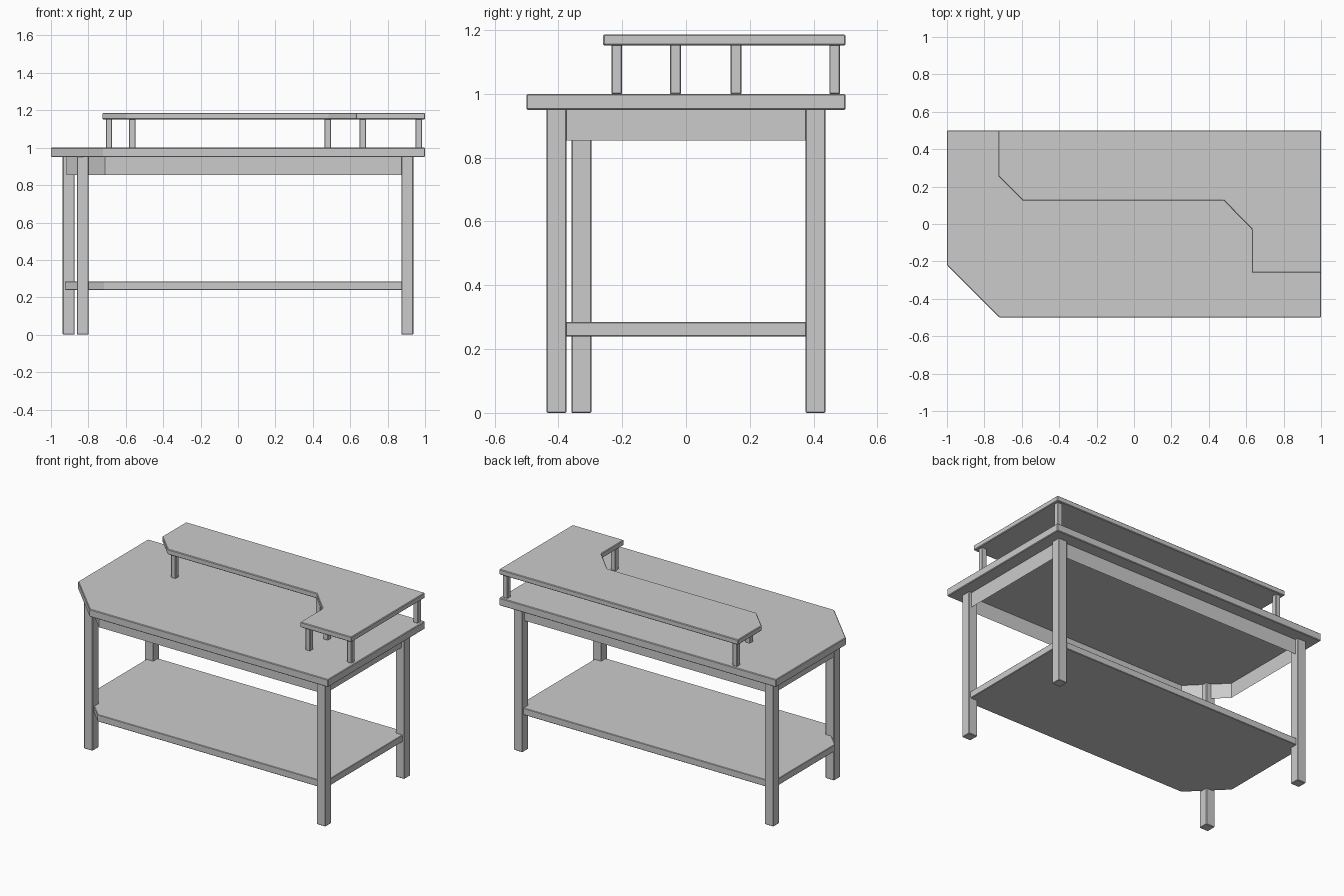
import bpy, bmesh

if "Cube" in bpy.data.objects:
    bpy.data.objects.remove(bpy.data.objects["Cube"])


def slab(name, outline, z0, z1, bevel=0.004, wall=None):
    """Extrude a plan outline from z0 to z1; wall makes it a hollow frame."""
    bm = bmesh.new()
    face = bm.faces.new([bm.verts.new((x, y, z0)) for x, y in outline])
    if wall:
        bmesh.ops.inset_region(bm, faces=[face], thickness=wall,
                               use_even_offset=True, use_boundary=True)
        bmesh.ops.delete(bm, geom=[face], context='FACES_ONLY')
    res = bmesh.ops.extrude_face_region(bm, geom=bm.faces[:], use_keep_orig=True)
    top = [g for g in res['geom'] if isinstance(g, bmesh.types.BMVert)]
    bmesh.ops.translate(bm, verts=top, vec=(0, 0, z1 - z0))
    bmesh.ops.recalc_face_normals(bm, faces=bm.faces[:])
    mesh = bpy.data.meshes.new(name)
    bm.to_mesh(mesh)
    bm.free()
    obj = bpy.data.objects.new(name, mesh)
    bpy.context.collection.objects.link(obj)
    if bevel:
        mod = obj.modifiers.new("soft_edges", 'BEVEL')
        mod.width = bevel
        mod.segments = 1
    return obj


def cut_corner(hx, hy, cut):
    """Rectangle with its front left corner cut at 45 degrees."""
    return [(-hx + cut, -hy), (hx, -hy), (hx, hy), (-hx, hy), (-hx, -hy + cut)]


def post(name, x, y, size, z0, z1):
    h = size / 2
    return slab(name, [(x - h, y - h), (x + h, y - h), (x + h, y + h), (x - h, y + h)],
                z0, z1, 0.003)


# Desk top, apron frame and lower shelf share the cut corner
slab("desk_top", cut_corner(1.0, 0.5, 0.28), 0.95, 1.0)
slab("apron_frame", cut_corner(0.917, 0.417, 0.205), 0.853, 0.951, bevel=0, wall=0.025)
slab("lower_shelf", cut_corner(0.925, 0.425, 0.21), 0.24, 0.285, bevel=0.003)

# Legs: the front left one sits inside the cut corner
legs = {"back_left_leg": (-0.906, 0.406), "back_right_leg": (0.906, 0.406),
        "front_right_leg": (0.906, -0.406), "front_left_leg": (-0.83, -0.328)}
for name, (x, y) in legs.items():
    post(name, x, y, 0.0625, 0, 0.952)

# Raised shelf wrapping around the back and right side
raised = [(-0.725, 0.5), (-0.725, 0.255), (-0.595, 0.125), (0.48, 0.125),
          (0.63, -0.028), (0.63, -0.26), (1.0, -0.26), (1.0, 0.5)]
slab("raised_shelf", raised, 1.152, 1.186)

# Small posts under the raised shelf
spots = [(-0.69, 0.466), (0.967, 0.466), (0.967, -0.217), (0.667, -0.217),
         (0.667, -0.033), (0.48, 0.157), (-0.565, 0.157)]
for i, (x, y) in enumerate(spots):
    post(f"shelf_post_{i + 1}", x, y, 0.034, 0.999, 1.154)
